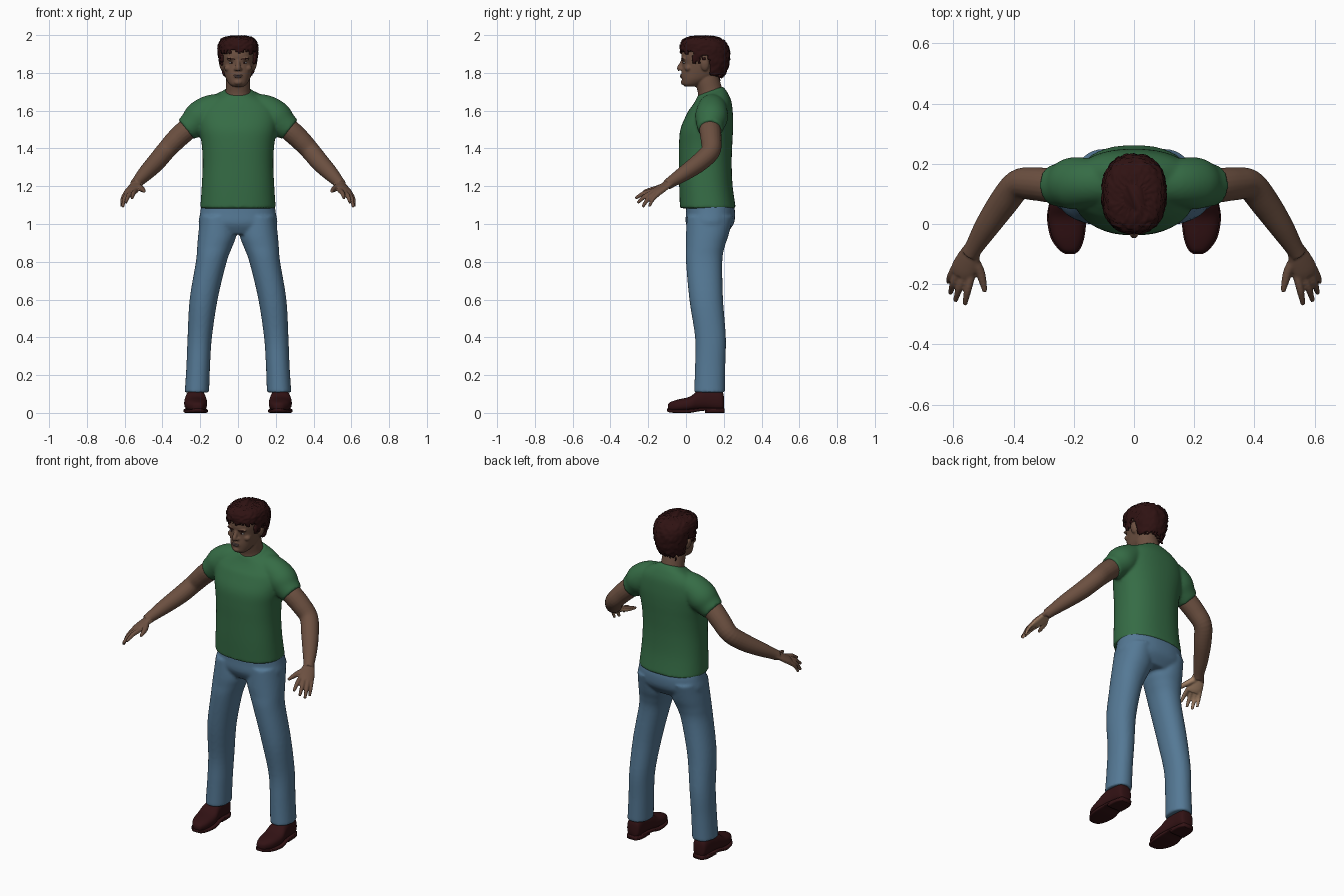
import bpy, bmesh, math, random
from mathutils import Vector, Matrix

random.seed(4)
cube = bpy.data.objects.get("Cube")
if cube:
    bpy.data.objects.remove(cube)


def material(name, *rgb):
    m = bpy.data.materials.new(name)
    m.use_nodes = True
    m.diffuse_color = (*rgb, 1)
    node = m.node_tree.nodes["Principled BSDF"]
    node.inputs["Base Color"].default_value = (*rgb, 1)
    node.inputs["Roughness"].default_value = 0.8
    return m


SKIN = material("brown skin", .15, .08, .052)
PALM = material("light palm", .38, .23, .14)
SHIRT = material("green cotton", .036, .15, .06)
DENIM = material("blue denim", .09, .19, .3)
HAIR = material("dark brown hair", .028, .006, .006)
LEATHER = material("dark brown leather", .032, .006, .007)
LIP = material("lip", .13, .09, .09)
EYE = material("eye white", .4, .4, .4)


def catmull(rows, k):
    """Smoothly subdivide a list of tuples."""
    out = []
    for i in range(len(rows) - 1):
        a, b, c, d = rows[max(i - 1, 0)], rows[i], rows[i + 1], rows[min(i + 2, len(rows) - 1)]
        for j in range(k):
            t = j / k
            out.append(tuple(q + .5 * t * (r - p + t * (2*p - 5*q + 4*r - s + t * (3*(q - r) + s - p)))
                             for p, q, r, s in zip(a, b, c, d)))
    return out + [rows[-1]]


def skin_rings(bm, rings):
    vs = [[bm.verts.new(p) for p in ring] for ring in rings]
    n = len(vs[0])
    for a, b in zip(vs, vs[1:]):
        for i in range(n):
            bm.faces.new((a[i], a[(i+1) % n], b[(i+1) % n], b[i]))
    bm.faces.new(vs[0][::-1])
    bm.faces.new(vs[-1])


def loft(bm, rows, side=1, along="z", p=2.3, n=40, k=5):
    """Rows are (position, x min, x max, other min, other max)."""
    rings = []
    for pos, x0, x1, v0, v1 in catmull(rows, k):
        ring = []
        for i in range(n):
            a = math.tau * i / n
            c, s = [math.copysign(abs(f(a)) ** (2 / p), f(a)) for f in (math.cos, math.sin)]
            x, v = side * ((x0+x1)/2 + c*(x1-x0)/2), (v0+v1)/2 + s*(v1-v0)/2
            ring.append((x, v, pos) if along == "z" else (x, pos, v))
        rings.append(ring)
    skin_rings(bm, rings)


def centred(rows):
    return [(z, -w, w, f, b) for z, w, f, b in rows]


def tube(bm, pts, side=1, up=(0, 1, 0), flat=1, n=20, k=5):
    """Points are (x, y, z, radius)."""
    pts = catmull(pts, k)
    cen = [Vector((side * q[0], q[1], q[2])) for q in pts]
    up = Vector((side * up[0], up[1], up[2]))
    rings = []
    for i, c in enumerate(cen):
        t = (cen[min(i+1, len(cen)-1)] - cen[max(i-1, 0)]).normalized()
        u = t.cross(up).normalized()
        w = u.cross(t) * flat
        rings.append([c + pts[i][3] * (u*math.cos(a) + w*math.sin(a))
                      for a in (math.tau*j/n for j in range(n))])
    skin_rings(bm, rings)


def ball(bm, loc, size, tilt=0):
    bmesh.ops.create_uvsphere(bm, u_segments=20, v_segments=12, radius=1, matrix=Matrix.Translation(loc)
                              @ Matrix.Rotation(tilt, 4, "Y") @ Matrix.Diagonal((*size, 1)))


def finish(name, bm, mat, voxel=0, relax=5):
    """Make the object; with a voxel size, fuse its pieces into one skin."""
    bmesh.ops.recalc_face_normals(bm, faces=bm.faces[:])
    mesh = bpy.data.meshes.new(name)
    bm.to_mesh(mesh)
    bm.free()
    ob = bpy.data.objects.new(name, mesh)
    bpy.context.collection.objects.link(ob)
    if voxel:
        rm = ob.modifiers.new("fuse", "REMESH")
        rm.mode, rm.voxel_size = "VOXEL", voxel
        sm = ob.modifiers.new("relax", "SMOOTH")
        sm.factor, sm.iterations = .5, relax
        deps = bpy.context.evaluated_depsgraph_get()
        ob.data = bpy.data.meshes.new_from_object(ob.evaluated_get(deps))
        ob.modifiers.clear()
        ob.data.name = name
    ob.data.materials.clear()
    ob.data.materials.append(mat)
    ob.data.shade_smooth()
    return ob


# Shirt: torso with a sloping neckline, fused with both sleeves
bm = bmesh.new()
loft(bm, centred([(1.083, .2, -.032, .264), (1.2, .192, -.036, .247), (1.32, .187, -.037, .242),
                  (1.42, .192, -.037, .245), (1.5, .205, -.03, .249), (1.57, .21, -.002, .249),
                  (1.63, .19, .028, .242), (1.67, .14, .048, .222), (1.695, .085, .058, .203),
                  (1.705, .074, .062, .196)]), n=56)
for v in bm.verts:
    if v.co.z > 1.6:
        v.co.z += (v.co.y - .13) * 3.5 * (v.co.z - 1.6)
for s in (1, -1):
    tube(bm, [(.04, .14, 1.625, .068), (.14, .138, 1.605, .08), (.2, .135, 1.565, .087),
              (.24, .13, 1.528, .075), (.275, .128, 1.5, .065)], s, n=28)
finish("shirt", bm, SHIRT, .008, 5)

# Trousers: hips fused with both legs
bm = bmesh.new()
loft(bm, centred([(1.11, .192, .002, .25), (1.06, .2, 0, .26), (1, .207, 0, .252), (.945, .17, .03, .21)]), n=56)
for s in (1, -1):
    loft(bm, [(1.04, .015, .2, .005, .25), (.94, .01, .211, 0, .225), (.88, .03, .216, 0, .205),
              (.8, .06, .223, 0, .192), (.6, .108, .256, .018, .196), (.4, .138, .267, .048, .211),
              (.25, .148, .273, .048, .208), (.108, .153, .282, .043, .207)], s, p=2.15)
finish("trousers", bm, DENIM, .008, 5)

# Arms with hands; the palm side is lighter
hand_up = Vector((.35, -.3, .8)).normalized()
fingers = {"index": [(.541, -.172, 1.176, .014), (.553, -.222, 1.163, .0125), (.562, -.268, 1.136, .008)],
           "middle": [(.56, -.166, 1.171, .014), (.58, -.212, 1.15, .0125), (.594, -.256, 1.112, .008)],
           "ring": [(.58, -.157, 1.165, .014), (.6, -.197, 1.138, .0125), (.61, -.23, 1.09, .008)],
           "little": [(.596, -.146, 1.16, .013), (.611, -.174, 1.133, .011), (.618, -.195, 1.092, .007)],
           "thumb": [(.54, -.105, 1.205, .018), (.513, -.155, 1.188, .016), (.503, -.19, 1.18, .013),
                     (.495, -.226, 1.172, .008)]}
for s, label in ((1, "left"), (-1, "right")):
    bm = bmesh.new()
    tube(bm, [(.2, .13, 1.555, .05), (.27, .128, 1.5, .057), (.33, .133, 1.445, .055), (.385, .13, 1.385, .051),
              (.435, .07, 1.325, .049), (.49, -.01, 1.268, .041), (.53, -.075, 1.225, .031),
              (.545, -.1, 1.208, .029)], s, up=(.3, .5, .8))
    tube(bm, [(.535, -.08, 1.22, .03), (.55, -.115, 1.198, .039), (.565, -.15, 1.175, .044),
              (.572, -.17, 1.163, .04)], s, up=hand_up, flat=.45)
    for pts in fingers.values():
        tube(bm, pts, s, up=hand_up, n=12)
    arm = finish(label + "_arm", bm, SKIN, .0045, 4)
    arm.data.materials.append(PALM)
    up = Vector((s * hand_up.x, hand_up.y, hand_up.z))
    for f in arm.data.polygons:
        if f.center.y < -.095 and f.normal.dot(up) < -.25:
            f.material_index = 1

# Shoes: upper, sole and heel
for s, label in ((1, "left"), (-1, "right")):
    bm = bmesh.new()
    loft(bm, [(-.096, .2, .224, .02, .042), (-.085, .185, .245, .012, .056), (-.045, .169, .272, .008, .07),
              (.02, .163, .285, .01, .086), (.065, .169, .28, .014, .118), (.12, .176, .272, .014, .13),
              (.17, .178, .267, .01, .126), (.193, .184, .26, .012, .11), (.2, .2, .245, .02, .09)],
         s, "y", 2.5, 32)
    loft(bm, [(-.1, .197, .228, .008, .024), (-.085, .18, .25, .002, .02), (-.045, .165, .277, 0, .018),
              (.02, .159, .289, 0, .02), (.08, .168, .28, .01, .026), (.13, .174, .274, .012, .026),
              (.2, .187, .258, .01, .026)], s, "y", 5, 32)
    loft(bm, [(.1, .173, .275, 0, .024), (.17, .174, .271, 0, .024), (.203, .19, .255, 0, .024)], s, "y", 5, 32)
    finish(label + "_shoe", bm, LEATHER)

# Head: skull, neck, nose, brow, chin and ears
bm = bmesh.new()
loft(bm, centred([(1.727, .028, -.004, .05), (1.74, .046, -.018, .08), (1.765, .062, -.022, .13),
                  (1.79, .071, -.024, .17), (1.82, .079, -.021, .195), (1.85, .084, -.019, .205),
                  (1.89, .087, -.025, .21), (1.93, .085, -.015, .2), (1.965, .065, .02, .17),
                  (1.98, .03, .06, .12)]))
tube(bm, [(0, .137, 1.64, .078), (0, .128, 1.7, .066), (0, .113, 1.76, .064), (0, .1, 1.82, .06)], n=28)
tube(bm, [(0, -.014, 1.87, .009), (0, -.025, 1.845, .0115), (0, -.034, 1.826, .014), (0, -.03, 1.814, .012)], up=(1, 0, 0))
ball(bm, (0, -.015, 1.75), (.022, .013, .014))
ball(bm, (0, -.02, 1.784), (.026, .009, .012))
for s in (1, -1):
    ball(bm, (s * .012, -.024, 1.82), (.011, .012, .009))
    ball(bm, (s * .036, -.012, 1.872), (.026, .013, .008), s * -.15)
    ball(bm, (s * .05, .012, 1.825), (.024, .02, .018))
    ball(bm, (s * .087, .1, 1.842), (.012, .022, .033), s * .2)
finish("head", bm, SKIN, .0045, 4)

# Face details
for s, label in ((1, "left"), (-1, "right")):
    for part, mat, loc, size, tilt in (
            ("eye", EYE, (.034, -.008, 1.854), (.014, .0085, .005), 0),
            ("iris", HAIR, (.033, -.012, 1.854), (.0055, .0065, .005), 0),
            ("eyebrow", HAIR, (.036, -.0195, 1.874), (.021, .008, .0035), -.15)):
        bm = bmesh.new()
        ball(bm, (s * loc[0], loc[1], loc[2]), size, s * tilt)
        finish(f"{label}_{part}", bm, mat)
bm = bmesh.new()
ball(bm, (0, -.024, 1.788), (.023, .008, .004))
ball(bm, (0, -.024, 1.78), (.02, .0085, .005))
finish("lips", bm, LIP)


# Hair: rough shell with a ragged hairline
def hairline(y):
    if y < .035:
        return 1.912
    if y < .07:
        return 1.85
    return 1.88 if y < .125 else 1.785


bm = bmesh.new()
loft(bm, centred([(1.765, .065, .0, .185), (1.8, .084, -.01, .212), (1.86, .099, -.024, .23),
                  (1.92, .107, -.031, .23), (1.96, .101, -.026, .213), (1.984, .08, .0, .18),
                  (1.995, .035, .05, .13)]), n=72, k=6)
bmesh.ops.recalc_face_normals(bm, faces=bm.faces[:])
bm.normal_update()
cut = [f for f in bm.faces
       if f.calc_center_median().z < hairline(f.calc_center_median().y) + random.uniform(-.012, .012)]
bmesh.ops.delete(bm, geom=cut, context="FACES")
for v in bm.verts:
    v.co += v.normal * random.uniform(-.004, .005)
hair = finish("hair", bm, HAIR)
shell = hair.modifiers.new("thickness", "SOLIDIFY")
shell.thickness, shell.offset = .018, -1
